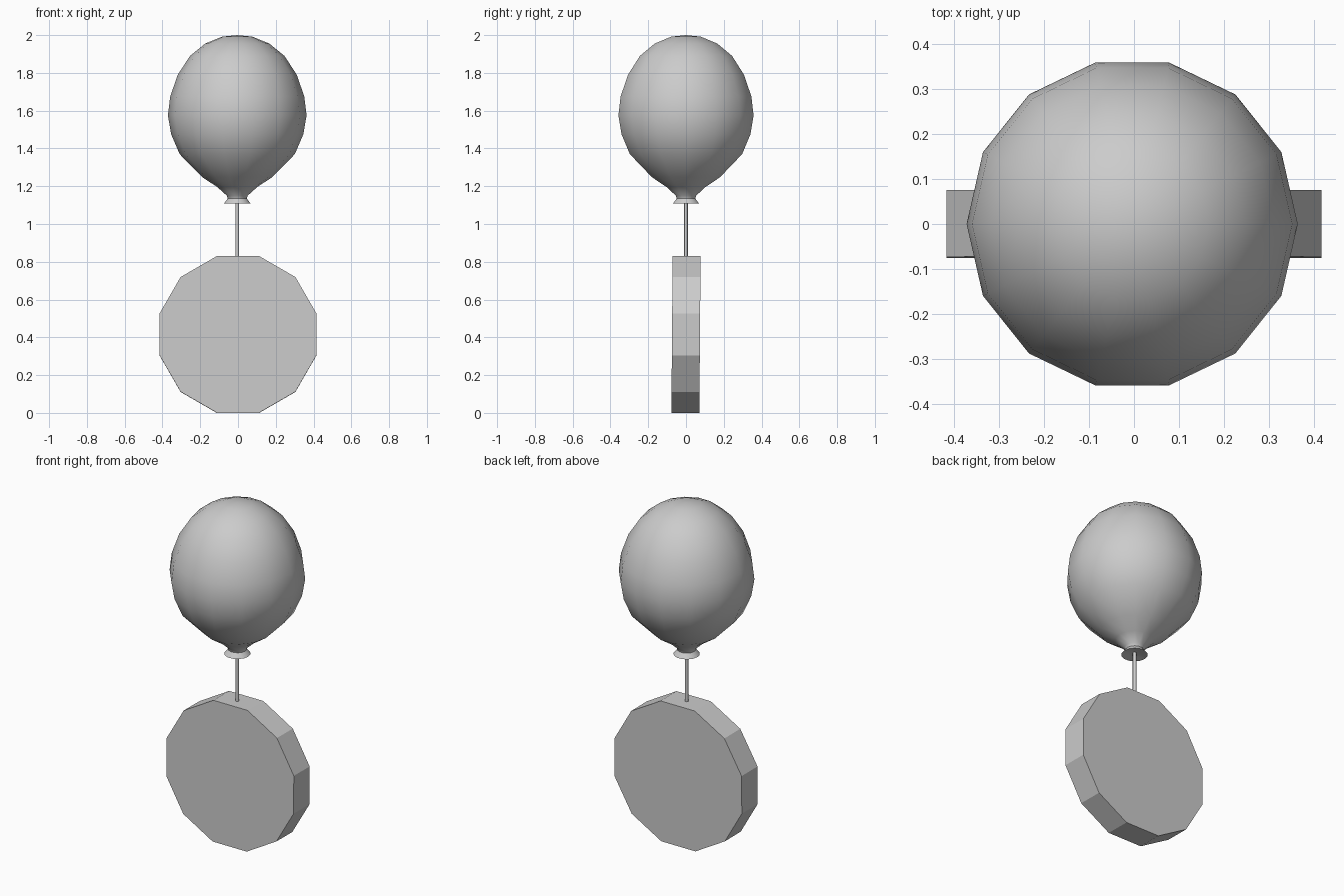
import bpy, bmesh
from math import pi, cos, sin, radians

if "Cube" in bpy.data.objects:
    bpy.data.objects.remove(bpy.data.objects["Cube"])

CX = -0.004  # the balloon axis sits slightly left of centre


def lathe(name, profile, sides):
    """Revolve (radius, z) points about the vertical; zero radius makes a pole."""
    bm = bmesh.new()
    rings = []
    for r, z in profile:
        if r == 0:
            rings.append([bm.verts.new((0, 0, z))] * sides)
        else:
            rings.append([bm.verts.new((r * cos(2 * pi * i / sides),
                                        r * sin(2 * pi * i / sides), z))
                          for i in range(sides)])
    for a, b in zip(rings, rings[1:]):
        for i in range(sides):
            j = (i + 1) % sides
            quad = list(dict.fromkeys((a[i], a[j], b[j], b[i])))
            bm.faces.new(quad)
    bmesh.ops.recalc_face_normals(bm, faces=bm.faces)
    mesh = bpy.data.meshes.new(name)
    bm.to_mesh(mesh)
    bm.free()
    obj = bpy.data.objects.new(name, mesh)
    bpy.context.collection.objects.link(obj)
    obj.location.x = CX
    return obj


def smooth(obj, angle):
    bpy.ops.object.select_all(action='DESELECT')
    obj.select_set(True)
    bpy.context.view_layer.objects.active = obj
    bpy.ops.object.shade_smooth_by_angle(angle=radians(angle))


# Balloon skin with its pinched, flared neck
balloon = lathe("balloon", [
    (0, 2.0), (0.08, 1.992), (0.17, 1.955), (0.25, 1.89), (0.315, 1.79),
    (0.355, 1.675), (0.367, 1.575), (0.35, 1.475), (0.305, 1.37),
    (0.185, 1.248), (0.105, 1.195), (0.055, 1.15), (0.05, 1.135),
    (0.071, 1.108), (0.035, 1.115), (0, 1.12)], 14)
smooth(balloon, 50)

# String from the weight up into the neck
string = lathe("string", [(0, 0.815), (0.01, 0.815), (0.01, 1.13), (0, 1.13)], 8)
smooth(string, 50)

# Twelve-sided disc weight standing on one flat, leaning back very slightly
bpy.ops.mesh.primitive_cylinder_add(vertices=12, radius=0.415 / cos(pi / 12),
                                    depth=0.148, location=(0, 0, 0.415))
weight = bpy.context.object
weight.name = "disc_weight"
weight.rotation_mode = 'ZYX'
weight.rotation_euler = (pi / 2 - 0.008, 0, pi / 12)
# Roll the disc about its own axis, then stand it up
weight.rotation_mode = 'XYZ'
weight.rotation_euler = (pi / 2 - 0.008, 0, 0)
for v in weight.data.vertices:
    x, y = v.co.x, v.co.y
    v.co.x = x * cos(pi / 12) - y * sin(pi / 12)
    v.co.y = x * sin(pi / 12) + y * cos(pi / 12)
